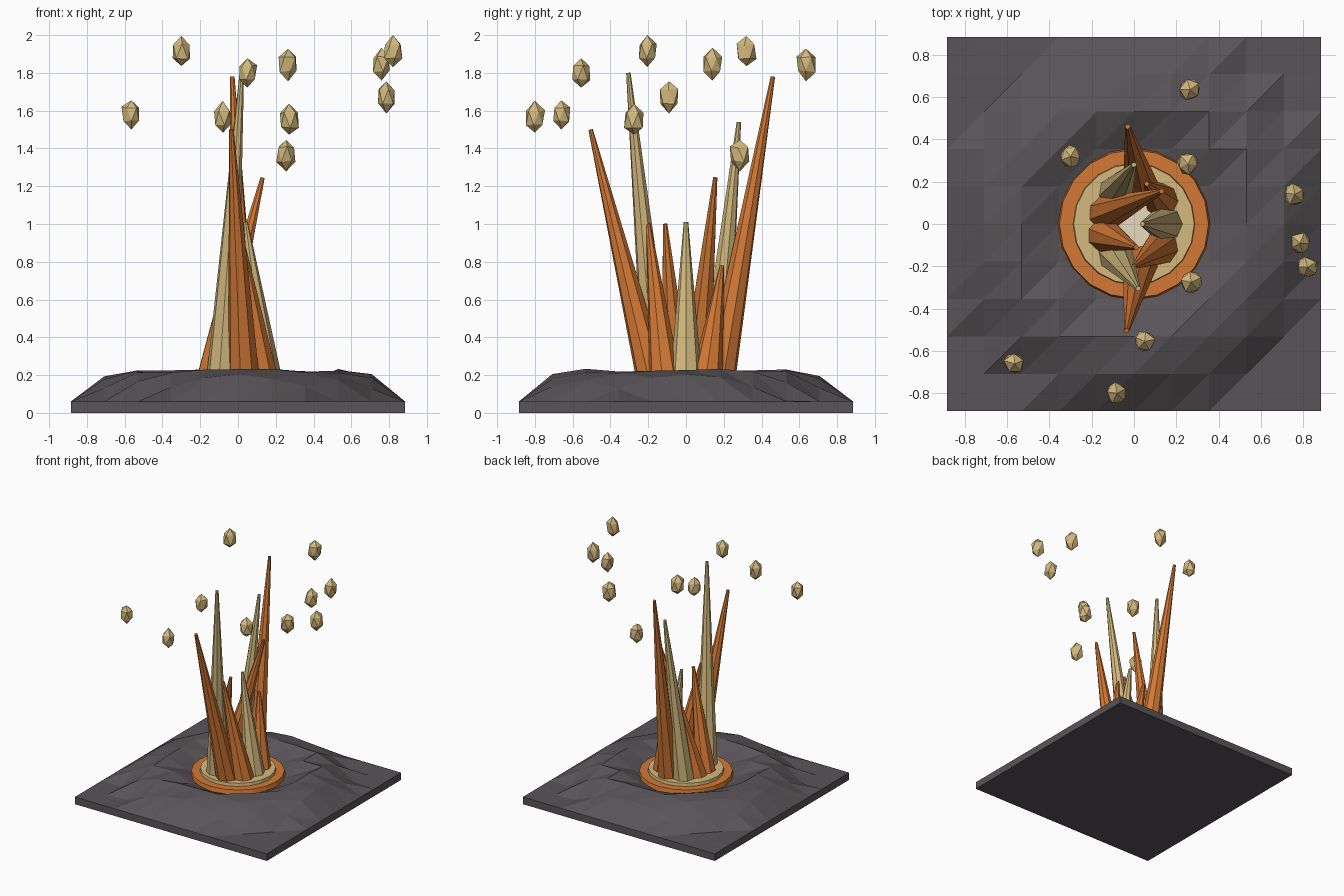
import bpy, bmesh, math, random
from mathutils import Vector

random.seed(4)
cube = bpy.data.objects.get("Cube")
if cube:
    bpy.data.objects.remove(cube, do_unlink=True)


def material(name, rgb):
    m = bpy.data.materials.new(name)
    m.use_nodes = True
    m.diffuse_color = (*rgb, 1)
    m.node_tree.nodes["Principled BSDF"].inputs["Base Color"].default_value = (*rgb, 1)
    return m


DARK = material("dark rock", (0.10, 0.088, 0.096))
ORANGE = material("burnt orange", (0.65, 0.19, 0.035))
CREAM = material("sand cream", (0.66, 0.49, 0.21))
PALE = material("pale core", (0.95, 0.84, 0.60))


def add(name, bm, mat):
    bmesh.ops.recalc_face_normals(bm, faces=bm.faces)
    me = bpy.data.meshes.new(name)
    bm.to_mesh(me)
    bm.free()
    me.materials.append(mat)
    ob = bpy.data.objects.new(name, me)
    bpy.context.collection.objects.link(ob)
    return ob


def frustum(name, start, end, r1, r2, sides, mat):
    """Tapered prism from start to end."""
    bm = bmesh.new()
    a, b = Vector(start), Vector(end)
    bmesh.ops.create_cone(bm, cap_ends=True, segments=sides, radius1=r1,
                          radius2=r2, depth=(b - a).length)
    ob = add(name, bm, mat)
    ob.location = (a + b) / 2
    ob.rotation_euler = (b - a).to_track_quat('Z', 'Y').to_euler()
    return ob


# Cratered ground: triangulated height grid closed into a slab
HALF, N, EDGE = 0.885, 10, 0.06
PROFILE = [(0, 0.11), (0.3, 0.12), (0.36, 0.14), (0.52, 0.232),
           (0.6, 0.228), (0.71, 0.2), (0.885, EDGE), (2, EDGE)]


def height(x, y):
    r = math.hypot(x, y)
    for (r0, h0), (r1, h1) in zip(PROFILE, PROFILE[1:]):
        if r <= r1:
            return h0 + (h1 - h0) * (r - r0) / (r1 - r0)
    return EDGE


bm = bmesh.new()
grid = []
for i in range(N + 1):
    column = []
    for j in range(N + 1):
        x, y = (HALF * (2 * k / N - 1) for k in (i, j))
        z = EDGE
        if 0 < i < N and 0 < j < N:
            z = max(EDGE, height(x, y) + random.uniform(-0.008, 0.006))
        column.append(bm.verts.new((x, y, z)))
    grid.append(column)
for i in range(N):
    for j in range(N):
        a, b = grid[i][j], grid[i + 1][j]
        c, d = grid[i + 1][j + 1], grid[i][j + 1]
        bm.faces.new((a, b, c))
        bm.faces.new((a, c, d))
rim = [e for e in bm.edges if e.is_boundary]
walls = bmesh.ops.extrude_edge_only(bm, edges=rim)["geom"]
for v in walls:
    if isinstance(v, bmesh.types.BMVert):
        v.co.z = 0
bmesh.ops.holes_fill(bm, edges=[e for e in bm.edges if e.is_boundary], sides=0)
add("crater_ground", bm, DARK)

# Stacked pools in the crater
frustum("outer_pool", (0, 0, 0.09), (0, 0, 0.18), 0.37, 0.352, 20, ORANGE)
frustum("middle_pool", (0, 0, 0.12), (0, 0, 0.205), 0.295, 0.285, 20, CREAM)
frustum("inner_pool", (0, 0, 0.15), (0, 0, 0.215), 0.18, 0.175, 20, PALE)

# Nine leaning spikes evenly spaced round a ring: ring radius, tip
SPIKES = [
    (0.15, (0.04, 0, 1.01)),
    (0.17, (0.06, 0.19, 0.78)),
    (0.18, (-0.03, 0.46, 1.78)),
    (0.17, (0, 0.28, 1.54)),
    (0.145, (0.13, 0.155, 1.245)),
    (0.15, (0.01, -0.11, 1.0)),
    (0.17, (0.02, -0.305, 1.8)),
    (0.18, (-0.035, -0.505, 1.5)),
    (0.17, (0, -0.2, 1.0)),
]
for k, (ring, tip) in enumerate(SPIKES):
    t = math.tau * k / len(SPIKES)
    base = (ring * math.cos(t), ring * math.sin(t), 0.17)
    frustum(f"spike_{k + 1}", base, tip, 0.085, 0.012, 8,
            ORANGE if k % 3 else CREAM)

# Floating rock fragments
ROCKS = [(-0.3, 0.32, 1.915), (-0.565, -0.66, 1.58), (-0.08, -0.8, 1.56),
         (0.05, -0.555, 1.8), (0.265, 0.635, 1.845), (0.27, -0.275, 1.55),
         (0.255, 0.285, 1.37), (0.76, 0.14, 1.845), (0.82, -0.205, 1.915),
         (0.785, -0.09, 1.675)]
for k, spot in enumerate(ROCKS):
    bm = bmesh.new()
    bmesh.ops.create_icosphere(bm, subdivisions=1, radius=1)
    for v in bm.verts:
        v.co *= random.uniform(0.88, 1.12)
        v.co.x *= 0.054
        v.co.y *= 0.054
        v.co.z *= 0.083
    rock = add(f"rock_fragment_{k + 1}", bm, CREAM)
    rock.location = spot
    rock.rotation_euler.z = random.uniform(0, math.tau)
